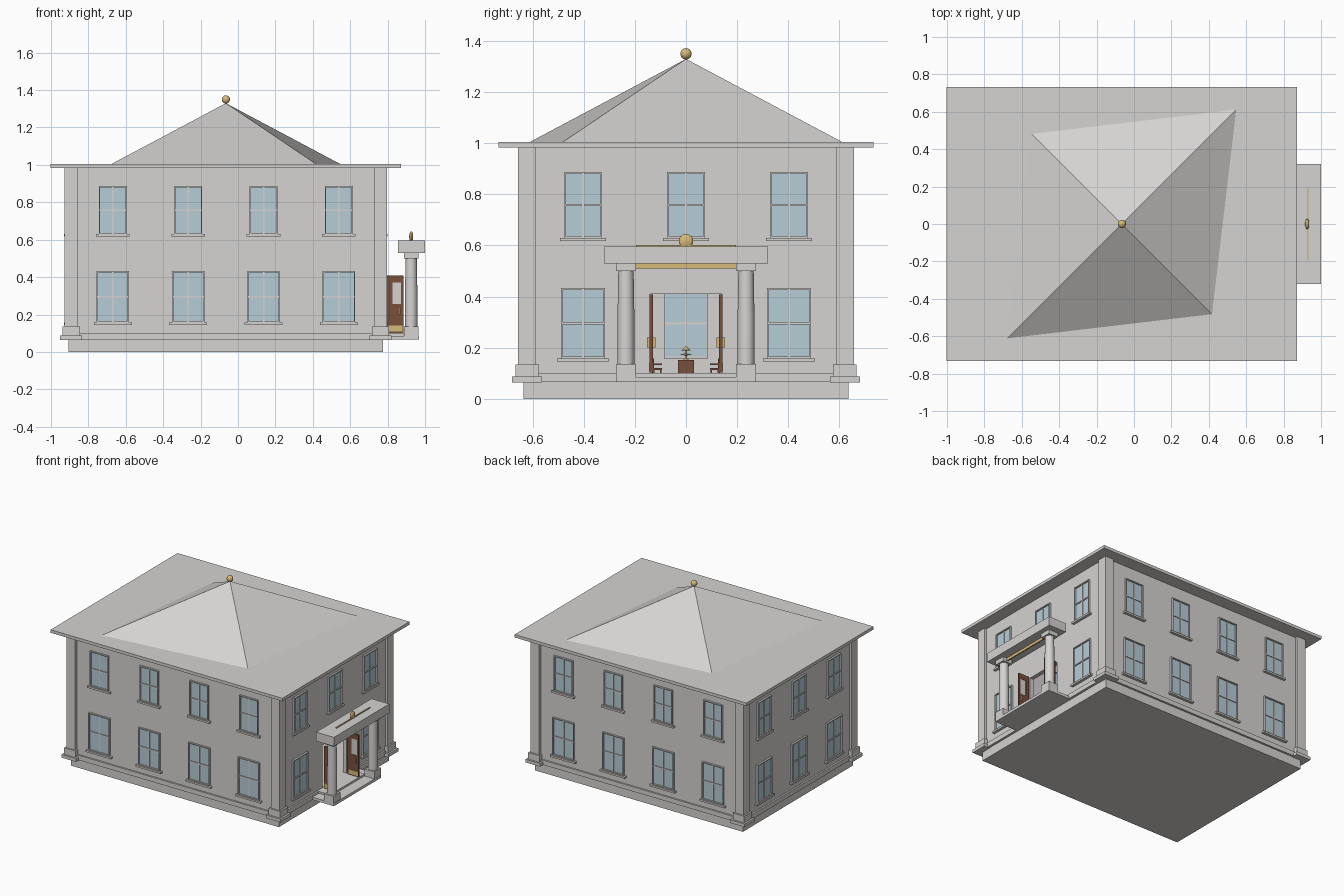
import bpy, bmesh, math
from mathutils import Vector

if "Cube" in bpy.data.objects:
    bpy.data.objects.remove(bpy.data.objects["Cube"])

CX = -0.065                      # centre of the house along x


def material(name, rgb):
    m = bpy.data.materials.new(name)
    m.diffuse_color = (*rgb, 1)
    m.use_nodes = True
    m.node_tree.nodes["Principled BSDF"].inputs["Base Color"].default_value = m.diffuse_color
    return m


STONE = material("pale stone", (0.67, 0.655, 0.64))
GLASS = material("blue glass", (0.47, 0.61, 0.68))
WOOD = material("brown wood", (0.19, 0.08, 0.045))
GOLD = material("gold", (0.68, 0.49, 0.19))


def finish(bm, name, mats, smooth=False):
    me = bpy.data.meshes.new(name)
    bmesh.ops.recalc_face_normals(bm, faces=bm.faces)
    bm.to_mesh(me)
    bm.free()
    for m in mats:
        me.materials.append(m)
    ob = bpy.data.objects.new(name, me)
    bpy.context.collection.objects.link(ob)
    if smooth:
        bpy.ops.object.select_all(action='DESELECT')
        ob.select_set(True)
        bpy.context.view_layer.objects.active = ob
        bpy.ops.object.shade_smooth_by_angle(angle=math.radians(35))
    return ob


def add_box(bm, x0, x1, y0, y1, z0, z1, mat=0):
    vs = bmesh.ops.create_cube(bm, size=1)["verts"]
    for v in vs:
        v.co = Vector(((x0 + x1) / 2 + v.co.x * (x1 - x0),
                       (y0 + y1) / 2 + v.co.y * (y1 - y0),
                       (z0 + z1) / 2 + v.co.z * (z1 - z0)))
    for f in {f for v in vs for f in v.link_faces}:
        f.material_index = mat


def boxes(name, mat, *dims):
    bm = bmesh.new()
    for d in dims:
        add_box(bm, *d)
    return finish(bm, name, [mat])


def slab(name, hx, hy, z0, z1):
    return boxes(name, STONE, (CX - hx, CX + hx, -hy, hy, z0, z1))


def ball(name, loc, radii):
    bm = bmesh.new()
    bmesh.ops.create_uvsphere(bm, u_segments=20, v_segments=12, radius=1)
    for v in bm.verts:
        v.co = Vector(c * r + l for c, r, l in zip(v.co, radii, loc))
    finish(bm, name, [GOLD], True)


def lathe(name, mat, x, y, profile, segments=24):
    bm = bmesh.new()
    rings = [[bm.verts.new((x + r * math.cos(2 * math.pi * i / segments),
                            y + r * math.sin(2 * math.pi * i / segments), z))
              for i in range(segments)] for r, z in profile]
    for a, b in zip(rings, rings[1:]):
        for i in range(segments):
            j = (i + 1) % segments
            bm.faces.new((a[i], a[j], b[j], b[i]))
    bm.faces.new(rings[0])
    bm.faces.new(rings[-1])
    finish(bm, name, [mat], True)


# Foundation, floor band and eaves
slab("foundation", 0.84, 0.635, 0, 0.066)
slab("floor_band", 0.857, 0.65, 0.066, 0.10)
slab("eaves", 0.9375, 0.733, 0.983, 1.005)

# Hollow walls with a doorway on the +x side
HX, HY, T = 0.845, 0.638, 0.03
L, R = CX - HX, CX + HX
boxes("walls", STONE,
      (L, R, -HY, -HY + T, 0.1, 0.985), (L, R, HY - T, HY, 0.1, 0.985),
      (L, L + T, -HY + T, HY - T, 0.1, 0.985),
      (R - T, R, -HY + T, -0.14, 0.1, 0.985),
      (R - T, R, 0.14, HY - T, 0.1, 0.985),
      (R - T, R, -0.14, 0.14, 0.41, 0.985))

# Corner pilasters on stepped plinths
for sx in (-1, 1):
    for sy in (-1, 1):
        x, y = CX + sx * 0.827, sy * 0.622
        boxes("corner_pilaster", STONE,
              *[(x - h, x + h, y - h, y + h, z0, z1) for h, z0, z1 in
                ((0.059, 0.064, 0.087), (0.046, 0.087, 0.135), (0.035, 0.135, 0.985))])

# Hipped roof with two long corners
bm = bmesh.new()
base = [bm.verts.new((CX + x, y, 1.003)) for x, y in
        ((-0.615, -0.615), (0.485, -0.485), (0.615, 0.615), (-0.485, 0.485))]
apex = bm.verts.new((CX, 0, 1.33))
bm.faces.new(base[::-1])
for i in range(4):
    bm.faces.new((base[i], base[(i + 1) % 4], apex))
finish(bm, "hipped_roof", [STONE])
ball("roof_finial", (CX, 0, 1.35), (0.022, 0.022, 0.022))


# Windows: u runs along the wall, d points outward from it
def window(axis, sign, u, width, z0, z1):
    bm = bmesh.new()

    def put(u0, u1, d0, d1, a, b, mat=0):
        half = HX if axis == 'x' else HY
        off = CX if axis == 'x' else 0
        d = sorted((off + sign * (half + d0), off + sign * (half + d1)))
        if axis == 'x':
            add_box(bm, *d, u + u0, u + u1, a, b, mat)
        else:
            add_box(bm, u + u0, u + u1, *d, a, b, mat)

    w, zm, bar = width / 2, (z0 + z1) / 2, 0.007
    inn = -T - 0.008
    put(-w, w, -T - 0.003, 0.003, z0, z1, 1)
    for s in (-1, 1):
        e = sorted((s * w, s * (w - bar)))
        put(e[0], e[1], inn, 0.013, z0, z1)
    put(-w, w, inn, 0.013, z0, z0 + bar)
    put(-w, w, inn, 0.013, z1 - bar, z1)
    put(-0.004, 0.004, inn, 0.008, z0, z1)
    put(-w, w, inn, 0.009, zm - 0.004, zm + 0.004)
    put(-w - 0.015, w + 0.015, -0.01, 0.02, z0 - 0.013, z0)
    finish(bm, "window", [STONE, GLASS])


ROWS = ((0.173, 0.158, 0.433), (0.15, 0.63, 0.887))
for row, dims in enumerate(ROWS):
    for sign in (-1, 1):
        for k in range(4):
            window('y', sign, CX + (k - 1.5) * 0.403, *dims)
        for k in (-1, 0, 1):
            if not (sign == 1 and k == 0 and row == 0):   # doorway
                window('x', sign, k * 0.403, *dims)

# Porch floor, columns and entablature
boxes("porch_floor", STONE, (0.78, 0.967, -0.273, 0.273, 0.066, 0.086),
      (0.78, 0.885, -0.2, 0.2, 0.086, 0.10))
boxes("entablature", STONE, (0.856, 1.0, -0.32, 0.32, 0.53, 0.596))
for s in (-1, 1):
    y = s * 0.235
    boxes("column_base", STONE, (0.887, 0.965, y - 0.039, y + 0.039, 0.066, 0.137))
    boxes("column_cap", STONE, (0.887, 0.965, y - 0.039, y + 0.039, 0.5, 0.53))
    lathe("column_shaft", STONE, 0.926, y, ((0.033, 0.137), (0.033, 0.32), (0.03, 0.5)))
boxes("sign_plate", GOLD, (0.926, 0.934, -0.196, 0.196, 0.51, 0.602))
ball("porch_ornament", (0.926, 0, 0.617), (0.011, 0.028, 0.028))

# Open double doors with glazing, kick plates and handles
for s in (-1, 1):
    y = s * 0.136
    x0, x1, h = 0.795, 0.884, 0.006
    boxes("door", WOOD, (x0, 0.825, y - h, y + h, 0.102, 0.408),
          (0.872, x1, y - h, y + h, 0.102, 0.408),
          (0.825, 0.872, y - h, y + h, 0.102, 0.255),
          (0.825, 0.872, y - h, y + h, 0.37, 0.408))
    boxes("door_pane", STONE, (0.825, 0.872, y - 0.003, y + 0.003, 0.255, 0.37))
    boxes("kick_plate", GOLD, (0.802, 0.88, y - 0.008, y + 0.008, 0.108, 0.14))
    boxes("door_handle", GOLD, (0.862, 0.869, y - 0.016, y + 0.016, 0.2, 0.24))

# Desk, lamp and two chairs in the hall
boxes("desk", WOOD, (0.1, 0.2, -0.031, 0.031, 0.1, 0.152))
lathe("lamp", GOLD, 0.15, 0, ((0.012, 0.152), (0.004, 0.158), (0.004, 0.17), (0.024, 0.172),
                              (0.004, 0.178), (0.004, 0.188), (0.018, 0.19), (0.003, 0.205)), 16)
for s in (-1, 1):
    y = s * 0.112
    back = s * 0.13
    boxes("chair", WOOD, (0.3, 0.345, y - 0.018, y + 0.018, 0.112, 0.12),
          (0.3, 0.345, back - 0.004, back + 0.004, 0.1, 0.158),
          *[(x, x + 0.006, yy - 0.003, yy + 0.003, 0.1, 0.112)
            for x in (0.3, 0.339) for yy in (y - 0.014, y + 0.014)],
          (0.3, 0.306, y - 0.018, y + 0.018, 0.133, 0.139),
          (0.339, 0.345, y - 0.018, y + 0.018, 0.133, 0.139))
